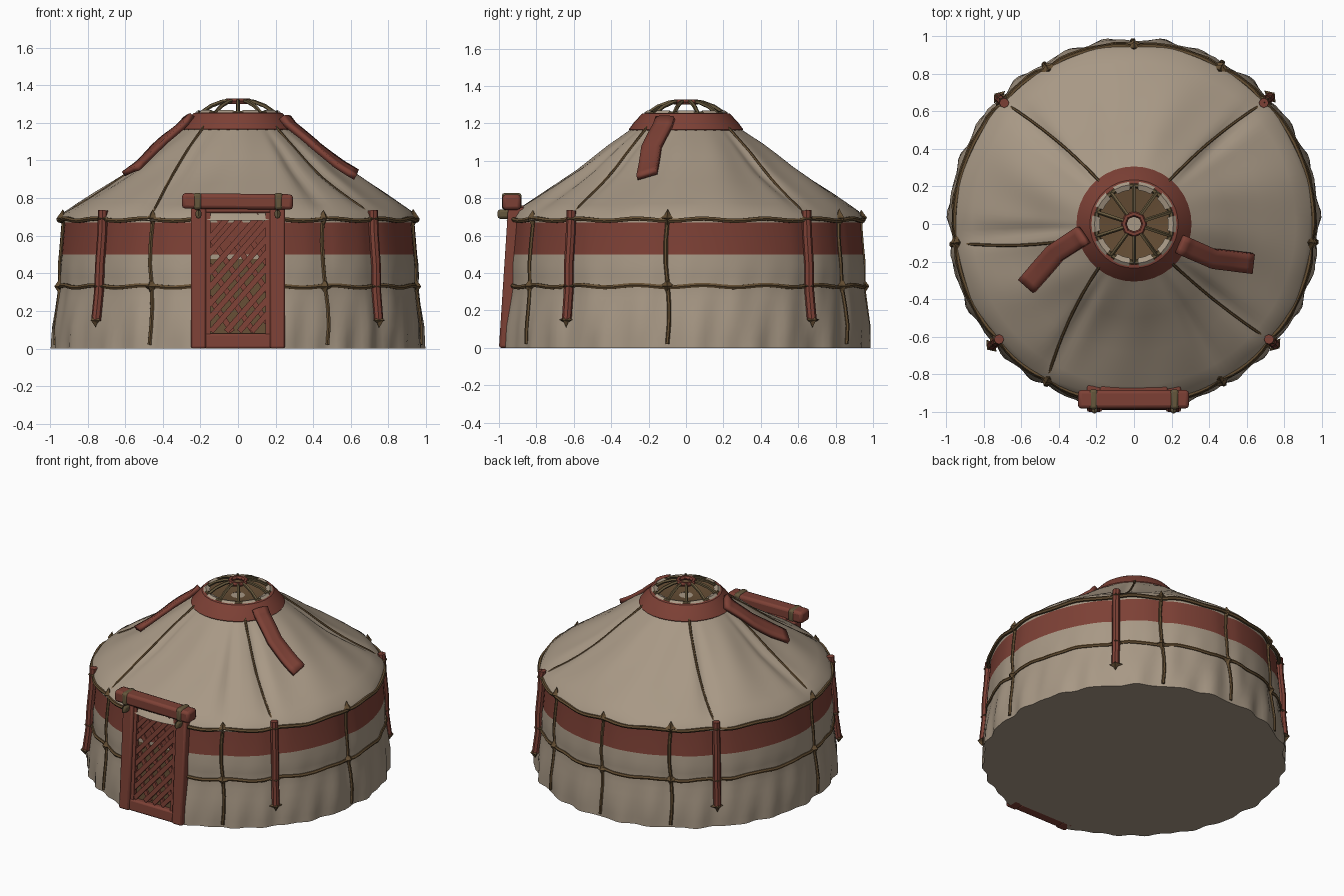
import bpy, bmesh, math, random
from math import sin, cos, pi, radians, exp
from mathutils import Vector, Matrix

if "Cube" in bpy.data.objects:
    bpy.data.objects.remove(bpy.data.objects["Cube"])

random.seed(4)


def mat(name, c):
    m = bpy.data.materials.new(name)
    m.diffuse_color = (*c, 1)
    m.use_nodes = True
    m.node_tree.nodes["Principled BSDF"].inputs["Base Color"].default_value = m.diffuse_color
    return m


CANVAS = mat("canvas", (0.39, 0.315, 0.235))
RED = mat("faded red", (0.205, 0.052, 0.036))
ROPE = mat("rope brown", (0.125, 0.075, 0.032))
OLIVE = mat("olive binding", (0.13, 0.095, 0.045))
BROWN = mat("dark wood", (0.13, 0.075, 0.035))


def finish(name, bm, *mats, smooth=35):
    bmesh.ops.recalc_face_normals(bm, faces=bm.faces)
    me = bpy.data.meshes.new(name)
    bm.to_mesh(me)
    bm.free()
    ob = bpy.data.objects.new(name, me)
    bpy.context.collection.objects.link(ob)
    for m in mats:
        me.materials.append(m)
    if smooth:
        bpy.ops.object.select_all(action='DESELECT')
        ob.select_set(True)
        bpy.context.view_layer.objects.active = ob
        bpy.ops.object.shade_smooth_by_angle(angle=radians(smooth))
    return ob


def interp(x, pts):
    for (a, b), (c, d) in zip(pts, pts[1:]):
        if x <= c:
            return b + (d - b) * max(0, (x - a) / (c - a))
    return pts[-1][1]


# directions of the vertical bindings; red poles are the diagonal ones
POLES = [radians(a) for a in (-40.5, 43, 137, 220.5)]
TIES = [radians(a) for a in (-6, -61, 61, 90, 119, 186, 241)]


def pinch(th, angles, w):
    d = min(abs((th - a + pi) % (2 * pi) - pi) for a in angles)
    return exp(-(d / w) ** 2)


def wall_r(th, z):
    r = interp(z, [(0, .986), (.12, .984), (.33, .958), (.42, .962), (.5, .953), (.68, .938)])
    r -= .012 * pinch(th, POLES + TIES, .06)
    fold = max(0, 1 - z / .5)
    return r + fold * (.007 * sin(23 * th + 5 * z) + .006 * sin(37 * th - 9 * z))


def wall_pt(th, z, off=0.0):
    r = wall_r(th, z) + off
    return Vector((r * cos(th), r * sin(th), z))


CREASES = [radians(a) for a in (-41, -60, 44, 136, 184, 240)]


def roof_pt(r, th, off=0.0):
    z = interp(r, [(.22, 1.25), (.28, 1.195), (.3, 1.165), (.42, 1.08), (.58, .955), (.78, .825), (.93, .725), (.955, .68)])
    mid = max(0, sin(pi * min(1, max(0, (r - .3) / .65))))
    z += mid * (.012 * sin(5 * th + 1) - .03 * pinch(th, CREASES, .07) + .006 * sin(13 * th + 6 * r))
    return Vector((r * cos(th), r * sin(th), z + off))


def grid(bm, rows, closed=True, rule=None):
    vs = [[bm.verts.new(p) for p in row] for row in rows]
    n = len(rows[0])
    for i in range(len(rows) - 1):
        for j in range(n if closed else n - 1):
            k = (j + 1) % n
            f = bm.faces.new((vs[i][j], vs[i][k], vs[i + 1][k], vs[i + 1][j]))
            if rule:
                f.material_index = rule(i)
    return vs


def tube(bm, pts, rad, sides=6, closed=False):
    rows = []
    for i, p in enumerate(pts):
        a = pts[i - 1] if (i or closed) else p
        b = pts[(i + 1) % len(pts)] if (i < len(pts) - 1 or closed) else p
        t = (b - a).normalized()
        u = t.cross(Vector((0, 0, 1)) if abs(t.z) < .9 else Vector((p.x, p.y, 0))).normalized()
        v = t.cross(u)
        rows.append([p + rad * (cos(2 * pi * k / sides) * u + sin(2 * pi * k / sides) * v) for k in range(sides)])
    if closed:
        rows.append(rows[0])
    vs = grid(bm, rows)
    if not closed:
        bm.faces.new(vs[0])
        bm.faces.new(vs[-1])


def box(bm, c, s, roll=0.0):
    m = Matrix.Translation(c) @ Matrix.Rotation(roll, 4, 'Y') @ Matrix.Diagonal((*s, 1))
    return bmesh.ops.create_cube(bm, size=1, matrix=m)['verts']


N = 180
ANG = [2 * pi * i / N for i in range(N)]

# canvas wall with red band, flattened behind the door, closed floor
ZS = [0, .05, .12, .2, .27, .33, .38, .44, .5, .58, .67, .69]
rows = [[wall_pt(t, z) for t in ANG] for z in ZS]
for row in rows:
    for p in row:
        if abs(p.x) < .23 and p.y < 0:
            p.y = max(p.y, -.92)
bm = bmesh.new()
vs = grid(bm, rows, rule=lambda i: 1 if .5 <= ZS[i] < .67 else 0)
bm.faces.new(vs[0])
finish("canvas_wall", bm, CANVAS, RED)

# canvas roof with red collar
RS = [.955, .93, .86, .78, .68, .58, .5, .42, .35, .3]
bm = bmesh.new()
grid(bm, [[roof_pt(r + .006 * sin(11 * t) * (r > .9), t) for t in ANG] for r in RS])
finish("canvas_roof", bm, CANVAS)
bm = bmesh.new()
prof = [(.295, 1.15), (.306, 1.168), (.28, 1.203), (.235, 1.252), (.215, 1.255), (.21, 1.22)]
grid(bm, [[Vector((r * cos(t), r * sin(t), z)) for t in ANG[::5]] for r, z in prof])
finish("roof_collar", bm, RED)

# two loose red straps on the roof
def strap(name, path):
    pts = [Vector(p) for p in path]
    line = [a.lerp(b, k / 6) for a, b in zip(pts, pts[1:]) for k in range(6)] + [pts[-1]]
    bm = bmesh.new()
    rows = []
    for i, p in enumerate(line):
        t = (line[min(i + 1, len(line) - 1)] - line[max(i - 1, 0)]).normalized()
        side = Vector((-t.y, t.x))
        q = [p + side * w for w in (-.052, -.02, .02, .052)]
        rows.append([roof_pt(v.length, math.atan2(v.y, v.x), .032) for v in q])
    grid(bm, rows, closed=False)
    ob = finish(name, bm, RED)
    m = ob.modifiers.new("thickness", 'SOLIDIFY')
    m.thickness, m.offset = .03, 0


strap("right_roof_strap", [(.25, -.11), (.42, -.185), (.63, -.21)])
strap("left_roof_strap", [(-.27, -.06), (-.42, -.155), (-.57, -.33)])

# horizontal ropes, open at the door
arc = [radians(-90 + 15 + 330 * i / 110) for i in range(111)]
for name, z, off in (("wall_rope", .33, .001), ("eave_rope", .685, .016)):
    bm = bmesh.new()
    tube(bm, [wall_pt(t, z + .006 * sin(17 * t), off) for t in arc], .013)
    finish(name, bm, ROPE)

# vertical ropes and roof ropes
bm = bmesh.new()
for t in TIES:
    tube(bm, [wall_pt(t + .012 * sin(9 * z), z, .004) for z in (.02, .12, .22, .33, .45, .57, .7)], .011)
finish("vertical_ropes", bm, ROPE)
bm = bmesh.new()
for a, b in ((-46, -40.5), (51, 43), (129, 137), (195, 186), (231, 241)):
    tube(bm, [roof_pt(.29 + .66 * k / 8, radians(a + (b - a) * k / 8), -.001) for k in range(9)], .008)
finish("roof_ropes", bm, ROPE)

# red wall poles
bm = bmesh.new()
for t in POLES:
    tube(bm, [wall_pt(t, z, .018) for z in (.15, .3, .45, .6, .735)], .026, 8)
finish("wall_poles", bm, RED)

# four-pointed rope knots at the crossings
def knot(bm, p, th, s):
    out, side, up = Vector((cos(th), sin(th), 0)), Vector((-sin(th), cos(th), 0)), Vector((0, 0, 1))
    ring = []
    for k in range(8):
        r = s * (random.uniform(.9, 1.2) if k % 2 == 0 else .5)
        ring.append(bm.verts.new(p + r * (cos(k * pi / 4) * side + sin(k * pi / 4) * up) - out * .008))
    tip, back = bm.verts.new(p + out * .024), bm.verts.new(p - out * .03)
    for k in range(8):
        for c in (tip, back):
            bm.faces.new((ring[k], ring[(k + 1) % 8], c))


bm = bmesh.new()
for t in TIES:
    knot(bm, wall_pt(t, .33, .012), t, .046)
    knot(bm, wall_pt(t, .695, .018), t, .046)
for t in POLES:
    for z, s in ((.15, .042), (.33, .04), (.69, .044)):
        knot(bm, wall_pt(t, z, .03), t, s)
finish("rope_knots", bm, ROPE, smooth=0)

# crown: rim, arched ribs, hub, dark inside and canvas tabs
def ring_pts(r, z, n):
    return [Vector((r * cos(2 * pi * k / n), r * sin(2 * pi * k / n), z)) for k in range(n)]


bm = bmesh.new()
tube(bm, ring_pts(.205, 1.252, 24), .013, closed=True)
RIBS = 10
for k in range(RIBS):
    t = 2 * pi * (k + .5) / RIBS
    tube(bm, [Vector((r * cos(t), r * sin(t), z)) for r, z in ((.21, 1.25), (.15, 1.29), (.09, 1.312), (.05, 1.318))], .011, 5)
finish("crown_ribs", bm, OLIVE)
bm = bmesh.new()
tube(bm, ring_pts(.055, 1.315, 8), .016, closed=True)
finish("crown_hub", bm, RED)
bm = bmesh.new()
grid(bm, [ring_pts(.215, 1.235, 20), ring_pts(.045, 1.215, 20)])
finish("crown_inside", bm, BROWN)
bm = bmesh.new()
bm.faces.new([bm.verts.new(p) for p in ring_pts(.05, 1.212, 12)])
for k in range(RIBS):
    t0 = 2 * pi * k / RIBS
    grid(bm, [[Vector((r * cos(t0 + d), r * sin(t0 + d), z)) for d in (-.2, 0, .2)]
              for r, z in ((.226, 1.256), (.21, 1.268), (.182, 1.258))], closed=False)
finish("crown_canvas_tabs", bm, CANVAS)

# door: everything is built upright and leaned back with the wall
def lean(bm):
    for v in bm.verts:
        v.co.y += .065 * v.co.z


def soften(ob, w=.012):
    m = ob.modifiers.new("soft edges", 'BEVEL')
    m.width, m.segments = w, 2


bm = bmesh.new()
for s in (-1, 1):
    box(bm, (s * .21, -.95, .375), (.08, .1, .75))
box(bm, (0, -.95, .04), (.36, .08, .08))
box(bm, (0, -.95, .74), (.36, .08, .04))
lean(bm)
soften(finish("door_frame", bm, RED))
bm = bmesh.new()
box(bm, (0, -.945, .4), (.34, .012, .7))
lean(bm)
finish("door_backing", bm, BROWN, smooth=0)
bm = bmesh.new()
for s in (-1, 1):
    box(bm, (s * .157, -.965, .4), (.024, .035, .66))

# diagonal lattice slats clipped to the door opening
for layer, (rise, step) in enumerate(((1.15, .088), (-1.5, .17))):
    c = -.15
    while c < .95:
        lo, hi = sorted(((.09 - c) / rise, (.71 - c) / rise))
        x0, x1 = max(-.155, lo), min(.155, hi)
        if x1 - x0 > .04:
            a, b = Vector((x0, 0, c + rise * x0)), Vector((x1, 0, c + rise * x1))
            d, m = b - a, (a + b) / 2
            box(bm, (m.x, -.968 + .012 * layer, m.z), (d.length, .018, .03), -math.atan2(d.z, d.x))
        c += step * random.uniform(.85, 1.15)
lean(bm)
finish("door_lattice", bm, RED, smooth=0)

# lintel with olive bindings
bm = bmesh.new()
box(bm, (-.003, -.932, .782), (.59, .098, .082), radians(.6))
soften(finish("door_lintel", bm, RED), .018)
bm = bmesh.new()
for s in (-1, 1):
    box(bm, (s * .215, -.932, .783), (.045, .106, .09))
    box(bm, (s * .21, -.955, .715), (.03, .106, .05))
soften(finish("lintel_bindings", bm, OLIVE), .015)
